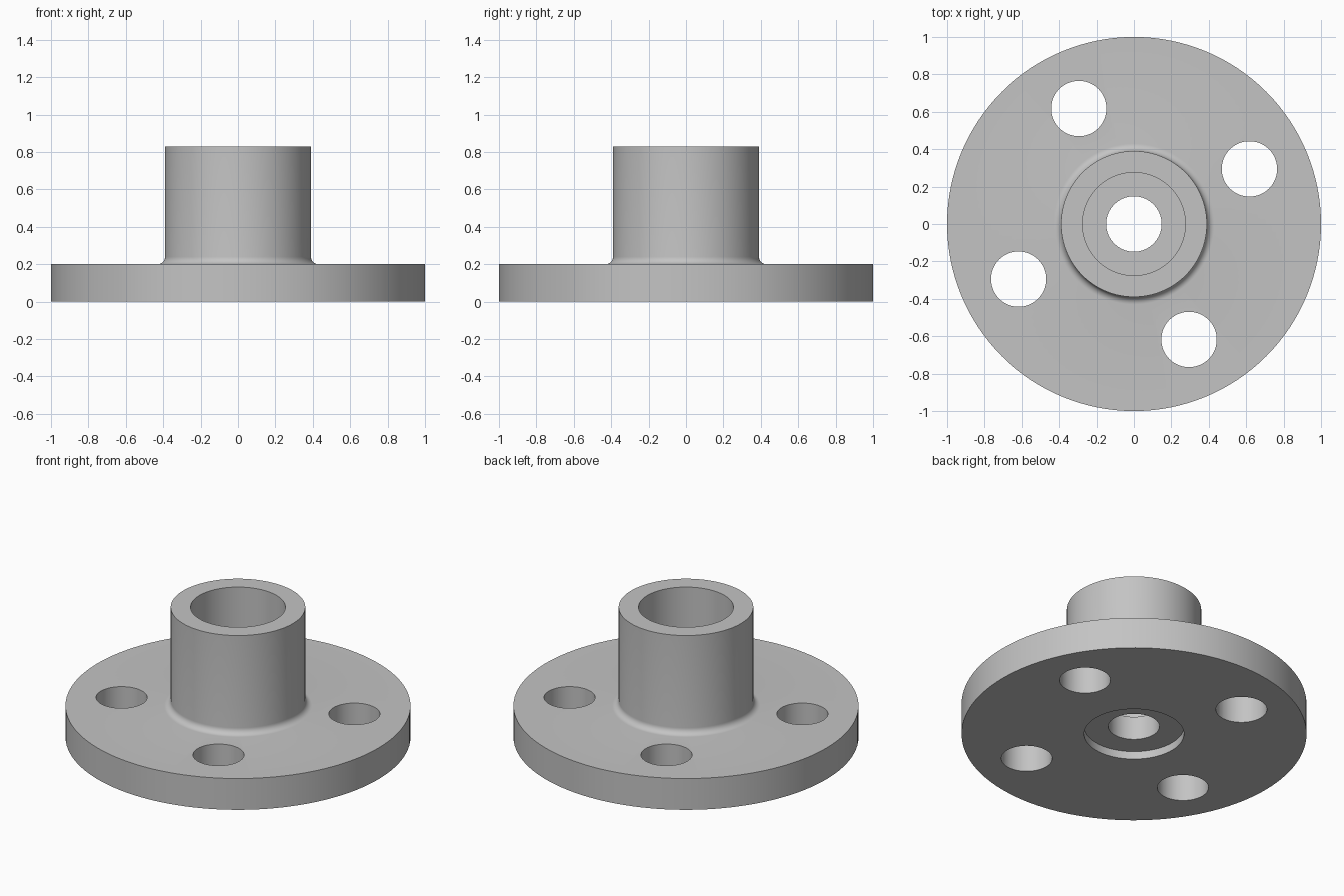
import bpy, bmesh, math
from mathutils import Vector

cube = bpy.data.objects.get("Cube")
if cube:
    bpy.data.objects.remove(cube, do_unlink=True)

SEGMENTS = 128
FLANGE_R, FLANGE_TOP = 1.0, 0.2
HUB_R, HUB_TOP, FILLET = 0.39, 0.83, 0.04
BORE_R, HOLE_R = 0.275, 0.148
RECESS_R, RECESS_DEPTH = 0.29, 0.05
BOLT_CIRCLE_R, BOLT_ANGLE = 0.684, 25.5

# Single metal colour
metal = bpy.data.materials.new("grey metal")
metal.use_nodes = True
metal.diffuse_color = (0.55, 0.55, 0.55, 1)
metal.node_tree.nodes["Principled BSDF"].inputs["Base Color"].default_value = (0.55, 0.55, 0.55, 1)


def add_object(name, bm):
    bmesh.ops.recalc_face_normals(bm, faces=bm.faces)
    mesh = bpy.data.meshes.new(name)
    bm.to_mesh(mesh)
    bm.free()
    mesh.materials.append(metal)
    obj = bpy.data.objects.new(name, mesh)
    bpy.context.collection.objects.link(obj)
    return obj


# Cross-section: stepped bore, hub, root fillet, flange, bottom recess
fillet = []
for i in range(9):
    a = math.radians(180 + 90 * i / 8)
    fillet.append((HUB_R + FILLET + FILLET * math.cos(a),
                   FLANGE_TOP + FILLET + FILLET * math.sin(a)))
profile = [(HOLE_R, RECESS_DEPTH), (HOLE_R, FLANGE_TOP), (BORE_R, FLANGE_TOP),
           (BORE_R, HUB_TOP), (HUB_R, HUB_TOP), *fillet,
           (FLANGE_R, FLANGE_TOP), (FLANGE_R, 0), (RECESS_R, 0), (RECESS_R, RECESS_DEPTH)]

bm = bmesh.new()
verts = [bm.verts.new((r, 0, z)) for r, z in profile]
edges = [bm.edges.new((v, verts[(i + 1) % len(verts)])) for i, v in enumerate(verts)]
bmesh.ops.spin(bm, geom=verts + edges, cent=(0, 0, 0), axis=(0, 0, 1),
               angle=math.tau, steps=SEGMENTS, use_duplicate=False)
bmesh.ops.remove_doubles(bm, verts=bm.verts, dist=0.0001)
flange = add_object("hub_flange", bm)

# Four bolt holes on the bolt circle
bm = bmesh.new()
for i in range(4):
    a = math.radians(BOLT_ANGLE + 90 * i)
    made = bmesh.ops.create_cone(bm, cap_ends=True, segments=64, radius1=HOLE_R,
                                 radius2=HOLE_R, depth=1)
    bmesh.ops.translate(bm, verts=made["verts"],
                        vec=Vector((math.cos(a), math.sin(a), 0)) * BOLT_CIRCLE_R)
cutter = add_object("bolt_hole_cutter", bm)

cut = flange.modifiers.new("bolt holes", "BOOLEAN")
cut.operation = "DIFFERENCE"
cut.solver = "EXACT"
cut.object = cutter

bpy.ops.object.select_all(action="DESELECT")
bpy.context.view_layer.objects.active = flange
flange.select_set(True)
bpy.ops.object.modifier_apply(modifier=cut.name)
bpy.data.objects.remove(cutter, do_unlink=True)
bpy.ops.object.shade_smooth_by_angle(angle=math.radians(30))
